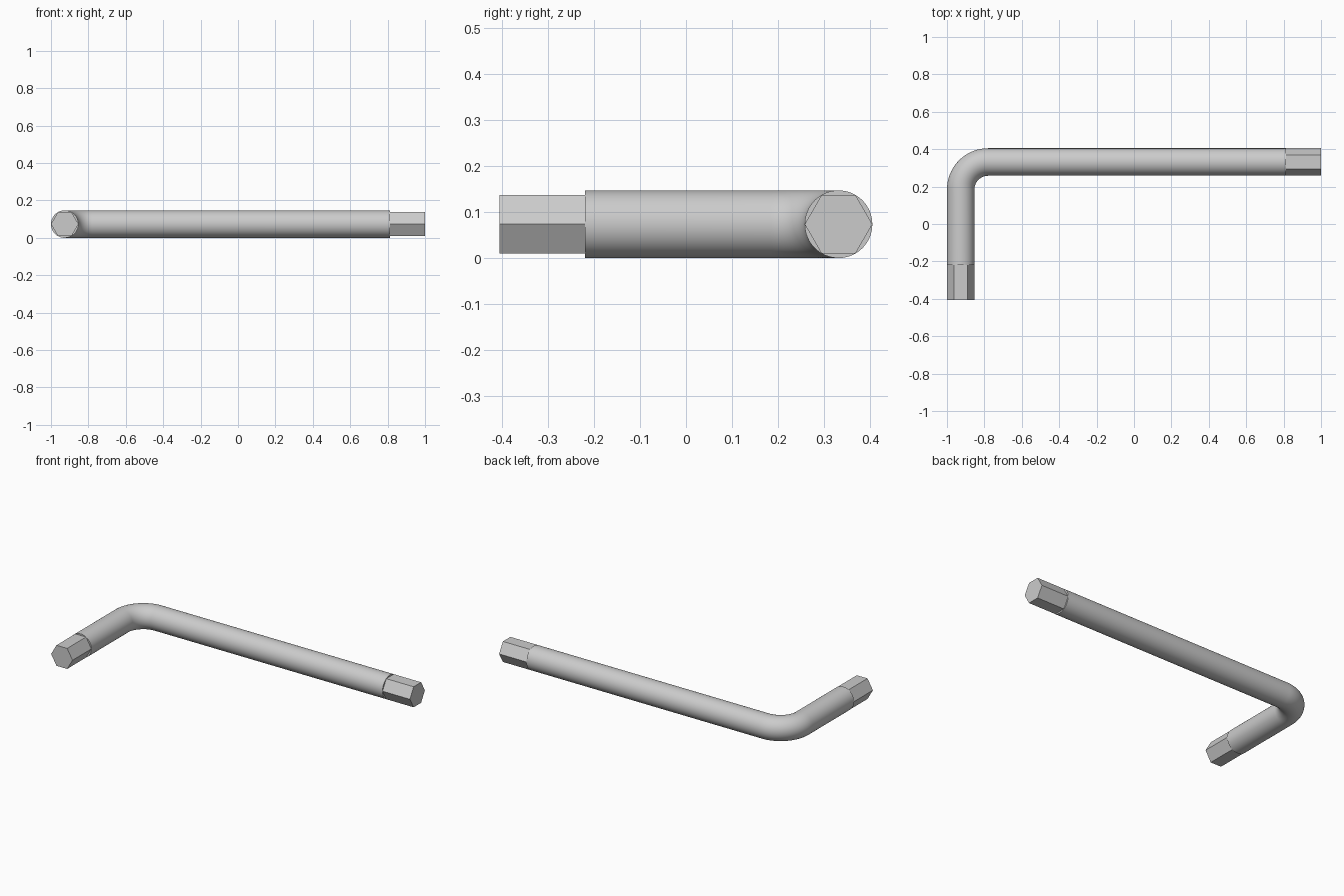
import bpy, bmesh, math
from mathutils import Vector

if "Cube" in bpy.data.objects:
    bpy.data.objects.remove(bpy.data.objects["Cube"])

R = 0.0735            # rod radius
BEND = 2 * R          # centreline bend radius
AX, AY, Z = -1 + R, 0.405 - R, R   # short arm x, long arm y, height

steel = bpy.data.materials.new("steel grey")
steel.diffuse_color = (0.6, 0.6, 0.6, 1)
steel.use_nodes = True
steel.node_tree.nodes["Principled BSDF"].inputs["Base Color"].default_value = steel.diffuse_color


def sweep(name, stations, sides, smooth):
    """Loft a regular section through (point, horizontal side direction) stations."""
    bm = bmesh.new()
    rings = []
    for p, side in stations:
        rings.append([bm.verts.new(p + R * (math.cos(a) * side + math.sin(a) * Vector((0, 0, 1))))
                      for a in (2 * math.pi * i / sides for i in range(sides))])
    for a, b in zip(rings, rings[1:]):
        for i in range(sides):
            j = (i + 1) % sides
            bm.faces.new((a[i], a[j], b[j], b[i]))
    bm.faces.new(rings[0])
    bm.faces.new(rings[-1])
    bmesh.ops.recalc_face_normals(bm, faces=bm.faces)
    me = bpy.data.meshes.new(name)
    bm.to_mesh(me)
    bm.free()
    me.materials.append(steel)
    ob = bpy.data.objects.new(name, me)
    bpy.context.collection.objects.link(ob)
    if smooth:
        bpy.ops.object.select_all(action='DESELECT')
        ob.select_set(True)
        bpy.context.view_layer.objects.active = ob
        bpy.ops.object.shade_smooth_by_angle(angle=math.radians(35))
    return ob


X, Y = Vector((1, 0, 0)), Vector((0, 1, 0))

# Round bent rod: short arm, quarter bend, long arm
centre = Vector((AX + BEND, AY - BEND, Z))
path = [(Vector((AX, -0.22, Z)), -X)]
for i in range(25):
    a = math.pi - math.pi / 2 * i / 24
    d = Vector((math.cos(a), math.sin(a), 0))
    path.append((centre + BEND * d, d))
path.append((Vector((0.812, AY, Z)), Y))
sweep("bent_rod", path, 64, True)

# Hexagonal tips, corners level with the rod's sides
sweep("short_arm_hex_tip", [(Vector((AX, -0.405, Z)), X), (Vector((AX, -0.22, Z)), X)], 6, False)
sweep("long_arm_hex_tip", [(Vector((0.812, AY, Z)), Y), (Vector((1, AY, Z)), Y)], 6, False)
